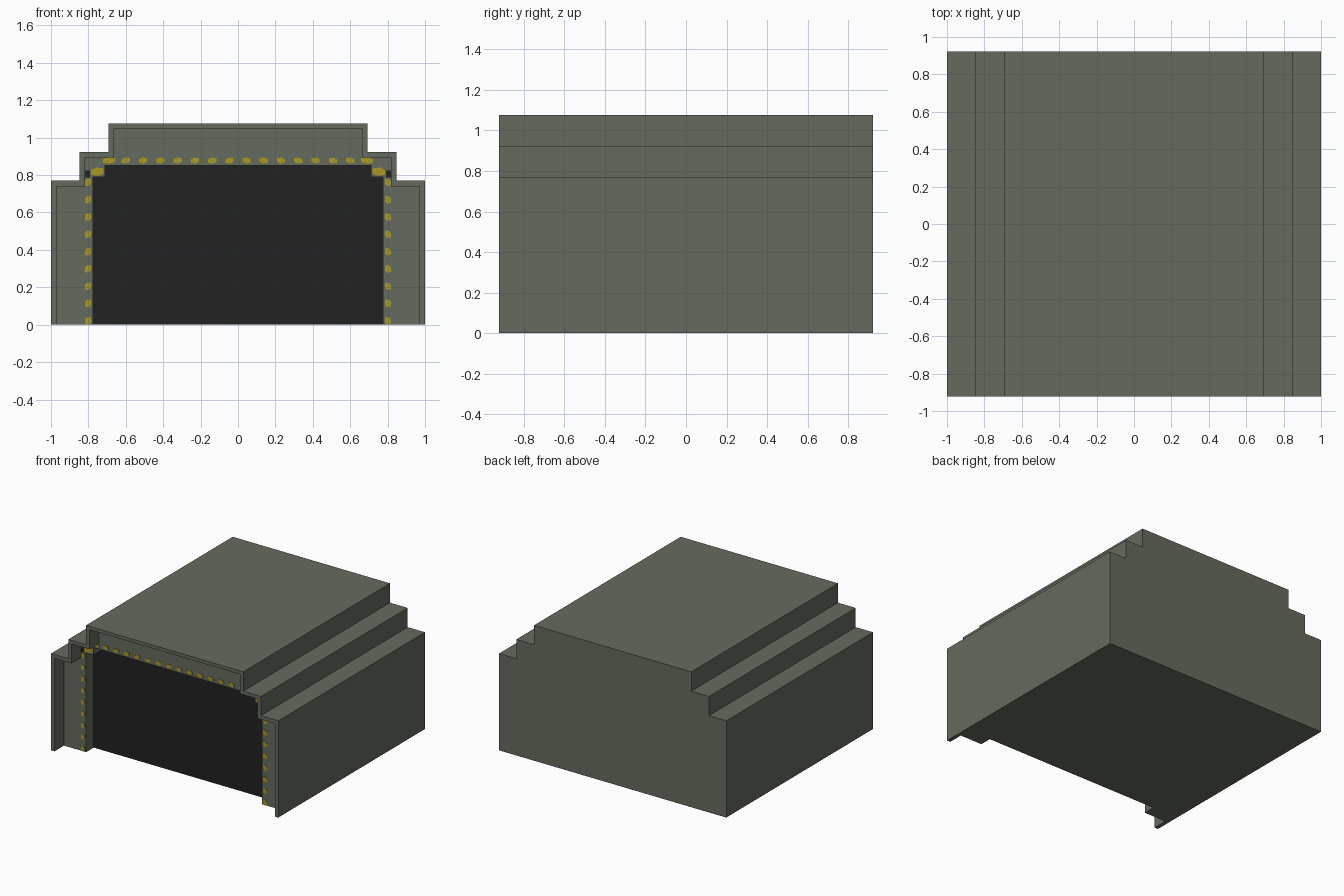
import bpy, bmesh

if "Cube" in bpy.data.objects:
    bpy.data.objects.remove(bpy.data.objects["Cube"])


def material(name, rgb):
    m = bpy.data.materials.new(name)
    m.diffuse_color = (*rgb, 1)
    m.use_nodes = True
    m.node_tree.nodes["Principled BSDF"].inputs["Base Color"].default_value = m.diffuse_color
    return m


GREY = material("olive grey", (0.130, 0.147, 0.112))
BLACK = material("near black", (0.015, 0.015, 0.015))
YELLOW = material("warning yellow", (0.41, 0.31, 0.014))

FRONT, RECESS, PANEL, BACK = -0.922, -0.802, -0.707, 0.922


def mirrored(half):
    """Complete a left half profile with its right half."""
    return half + [(-x, z) for x, z in reversed(half)]


outer = mirrored([(-1, 0), (-1, .77), (-.848, .77), (-.848, .923), (-.692, .923), (-.692, 1.077)])
inner = mirrored([(-.97, 0), (-.97, .74), (-.818, .74), (-.818, .895), (-.662, .895), (-.662, 1.05)])
door = mirrored([(-.775, 0), (-.775, .79), (-.71, .79), (-.71, .85)])


def finish(bm, name, mat):
    bmesh.ops.recalc_face_normals(bm, faces=bm.faces)
    me = bpy.data.meshes.new(name)
    bm.to_mesh(me)
    bm.free()
    me.materials.append(mat)
    ob = bpy.data.objects.new(name, me)
    bpy.context.collection.objects.link(ob)
    return ob


def loop(bm, profile, y):
    return [bm.verts.new((x, y, z)) for x, z in profile]


def walls(bm, a, b):
    for i in range(len(a) - 1):
        bm.faces.new((a[i], a[i + 1], b[i + 1], b[i]))


# Stepped housing: thin rim, recessed face and doorway, open at the floor in front
bm = bmesh.new()
ob_, of = loop(bm, outer, BACK), loop(bm, outer, FRONT)
nf, nr = loop(bm, inner, FRONT), loop(bm, inner, RECESS)
dr, dp = loop(bm, door, RECESS), loop(bm, door, PANEL)
bm.faces.new(ob_)
for a, b in ((ob_, of), (nf, nr), (dr, dp)):
    walls(bm, a, b)
walls(bm, of, nf)
bm.faces.new(nr + dr[::-1])
panel = bm.faces.new(dp)
left = [v[0] for v in (ob_, of, nf, nr, dr, dp)]
right = [v[-1] for v in (dp, dr, nr, nf, of, ob_)]
bm.faces.new(left + right)
bmesh.ops.recalc_face_normals(bm, faces=bm.faces)
panel.material_index = 1
housing = finish(bm, "housing", GREY)
housing.data.materials.append(BLACK)


def plate(bm, cx, cz, w, h, side, thick=.004, square=False):
    """Thin slanted hexagon (or rectangle) lying on the recessed face."""
    if square:
        shape = [(-.5, -.5), (.5, -.5), (.5, .5), (-.5, .5)]
    else:
        shape = [(-.5, -.2), (-.1, -.5), (.5, -.4), (.5, .2), (.1, .5), (-.5, .4)]
    pts = [(side * (cx + w * u), cz + h * v) for u, v in shape]
    f, b = loop(bm, pts, RECESS - thick), loop(bm, pts, RECESS)
    bm.faces.new(f)
    bm.faces.new(b[::-1])
    walls(bm, f + f[:1], b + b[:1])


# Yellow warning marks around the doorway
bm = bmesh.new()
for s in (-1, 1):
    for i in range(9):
        plate(bm, .802, .021 + .0925 * i, .032, .042, s)
    for i in range(7):
        plate(bm, .045 + .0925 * i, .878, .044, .032, s)
    plate(bm, .69, .878, .065, .034, s)
    plate(bm, .752, .818, .068, .045, s)
finish(bm, "warning_marks", YELLOW)

# Small black patches at the doorway corners
bm = bmesh.new()
for s in (-1, 1):
    plate(bm, .805, .806, .026, .036, s, .003, True)
finish(bm, "corner_patches", BLACK)
